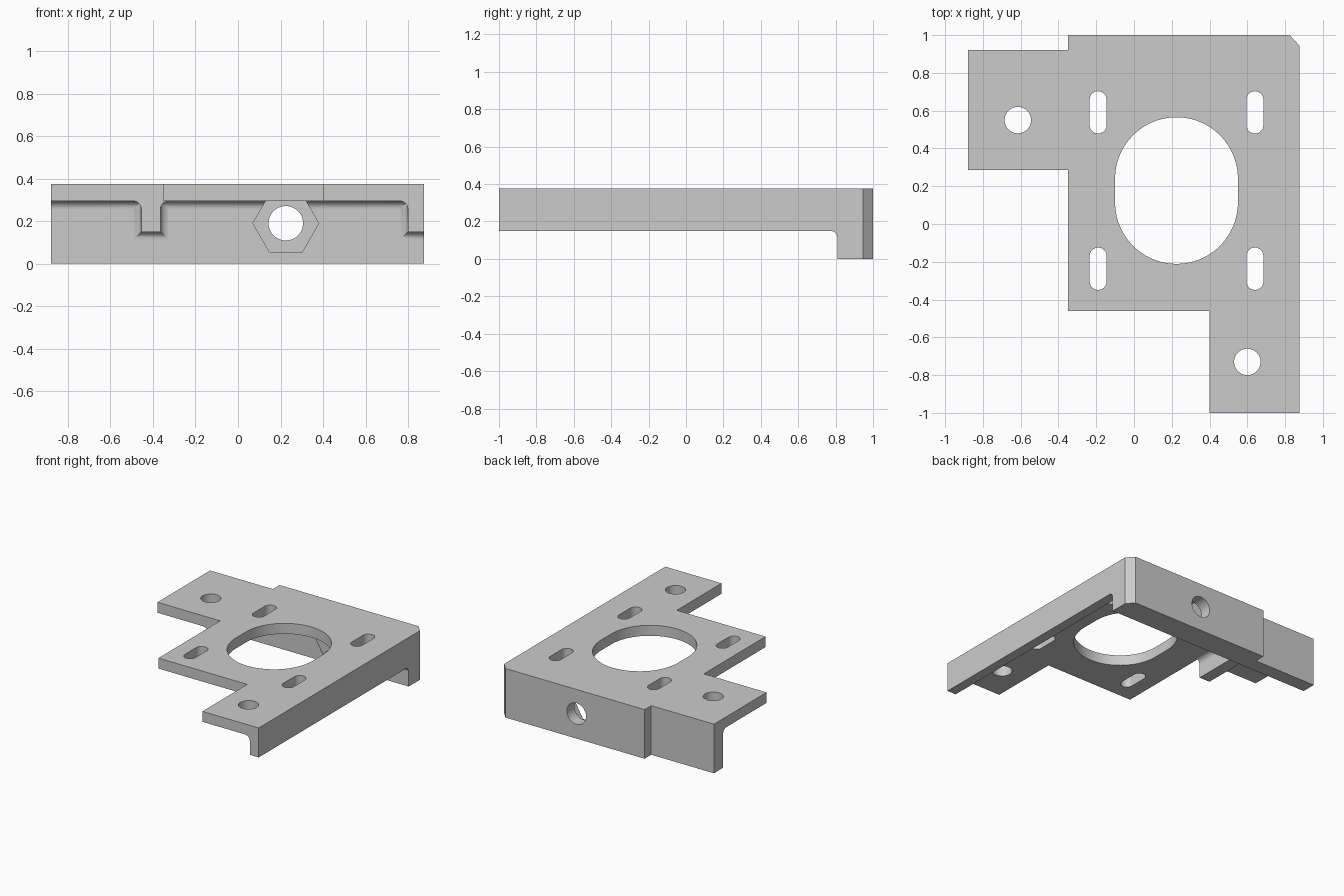
import bpy, bmesh
from math import sin, cos, pi

cube = bpy.data.objects.get("Cube")
if cube:
    bpy.data.objects.remove(cube, do_unlink=True)

TOP, UNDER, RIB_Z = 0.375, 0.295, 0.15   # plate top, plate underside, rib bottom
WALL_Y = 0.81                            # inner face of the back wall
R, STEPS, SINK = 0.04, 8, 0.02           # fillet radius, segments, overlap

grey = bpy.data.materials.new("light_grey")
grey.use_nodes = True
grey.diffuse_color = (0.6, 0.6, 0.6, 1)
grey.node_tree.nodes["Principled BSDF"].inputs["Base Color"].default_value = (0.6, 0.6, 0.6, 1)


def loft(name, rings):
    """Closed solid through a list of equal-length rings."""
    bm = bmesh.new()
    loops = [[bm.verts.new(p) for p in ring] for ring in rings]
    n = len(loops[0])
    for a, b in zip(loops, loops[1:]):
        for i in range(n):
            j = (i + 1) % n
            bm.faces.new((a[i], a[j], b[j], b[i]))
    bm.faces.new(loops[0])
    bm.faces.new(loops[-1])
    bmesh.ops.recalc_face_normals(bm, faces=bm.faces)
    mesh = bpy.data.meshes.new(name)
    bm.to_mesh(mesh)
    bm.free()
    mesh.materials.append(grey)
    obj = bpy.data.objects.new(name, mesh)
    bpy.context.collection.objects.link(obj)
    return obj


def prism(name, pts, axis, lo, hi):
    place = {"x": lambda a, b, h: (h, a, b),
             "y": lambda a, b, h: (a, h, b),
             "z": lambda a, b, h: (a, b, h)}[axis]
    return loft(name, [[place(a, b, h) for a, b in pts] for h in (lo, hi)])


def slot_points(cx, cy, r, half=0.0, n=48):
    """Round hole, stretched along its second axis by half each way."""
    pts = []
    for side in (1, -1):
        for i in range(n // 2 + (1 if half else 0)):
            t = 2 * pi * i / n + (0 if side > 0 else pi)
            pts.append((cx + r * cos(t), cy + side * half + r * sin(t)))
    return pts


def fillet_points(cx, side):
    """Concave fillet under the plate, at a wall face at cx."""
    pts = [(cx - side * SINK, UNDER - R), (cx - side * SINK, UNDER + SINK),
           (cx + side * R, UNDER + SINK)]
    for i in range(STEPS + 1):
        t = pi / 2 * i / STEPS
        pts.append((cx + side * R * (1 - sin(t)), UNDER - R * (1 - cos(t))))
    return pts


def flared_rib(name, x0, x1, front, flare_right):
    """Rib under the plate that flares smoothly into the back wall."""
    steps = [(front, 0)]
    for i in range(STEPS + 1):
        t = pi / 2 * i / STEPS
        steps.append((WALL_Y - R * (1 - sin(t)), R * (1 - cos(t))))
    steps.append((WALL_Y + SINK, R))
    rings = []
    for y, e in steps:
        a, b, z = x0 - e, x1 + e * flare_right, RIB_Z - e
        rings.append([(a, y, z), (b, y, z), (b, y, UNDER + SINK), (a, y, UNDER + SINK)])
    return loft(name, rings)


def combine(target, other, operation):
    mod = target.modifiers.new(operation, "BOOLEAN")
    mod.operation, mod.solver, mod.object = operation, "EXACT", other
    bpy.context.view_layer.objects.active = target
    bpy.ops.object.modifier_apply(modifier=mod.name)
    bpy.data.objects.remove(other, do_unlink=True)


# Top plate and the stepped, chamfered back wall
back_edge = [(0.875, 0.945), (0.825, 1), (-0.35, 1), (-0.35, 0.92), (-0.88, 0.92)]
bracket = prism("mounting_bracket",
                [(-0.88, 0.285), (-0.35, 0.285), (-0.35, -0.46), (0.4, -0.46),
                 (0.4, -1), (0.875, -1)] + back_edge, "z", UNDER, TOP)
back_wall = prism("back_wall", [(-0.88, WALL_Y), (0.875, WALL_Y)] + back_edge,
                  "z", 0, UNDER + SINK)

# Ribs and the fillets under the plate
solids = [
    back_wall,
    prism("wall_fillet", fillet_points(WALL_Y, -1), "x", -0.88, 0.875),
    flared_rib("left_side_wall", 0.80, 0.875, -1, 0),
    prism("left_side_fillet", fillet_points(0.80, -1), "y", -1, WALL_Y + SINK),
    flared_rib("right_rib", -0.455, -0.365, 0.285, 1),
    prism("right_rib_outer_fillet", fillet_points(-0.455, -1), "y", 0.285, WALL_Y + SINK),
    prism("right_rib_inner_fillet", fillet_points(-0.365, 1), "y", 0.285, WALL_Y + SINK),
]
for solid in solids:
    combine(bracket, solid, "UNION")

# Plate openings: large opening, four slots, two round holes
cx, cy = 0.225, 0.177
openings = [slot_points(cx, cy, 0.325, 0.063, 96),
            slot_points(-0.615, 0.55, 0.07), slot_points(0.6, -0.73, 0.07)]
for sx in (-1, 1):
    for sy in (-1, 1):
        openings.append(slot_points(cx + sx * 0.415, cy + sy * 0.414, 0.045, 0.067))
for pts in openings:
    combine(bracket, prism("opening", pts, "z", UNDER - 0.03, TOP + 0.1), "DIFFERENCE")

# Bolt hole through the back wall, with a hexagonal nut pocket inside
combine(bracket, prism("bolt_hole", slot_points(cx, 0.19, 0.081), "y", 0.7, 1.1), "DIFFERENCE")
combine(bracket, prism("nut_pocket", slot_points(cx, 0.19, 0.155, 0, 6), "y", 0.768, 0.91),
        "DIFFERENCE")

# Smooth the fillets and holes, keep the flats flat
bpy.ops.object.select_all(action="DESELECT")
bracket.select_set(True)
bpy.context.view_layer.objects.active = bracket
bpy.ops.object.shade_smooth_by_angle(angle=pi / 6)
weighted = bracket.modifiers.new("weighted_normals", "WEIGHTED_NORMAL")
weighted.keep_sharp = True
